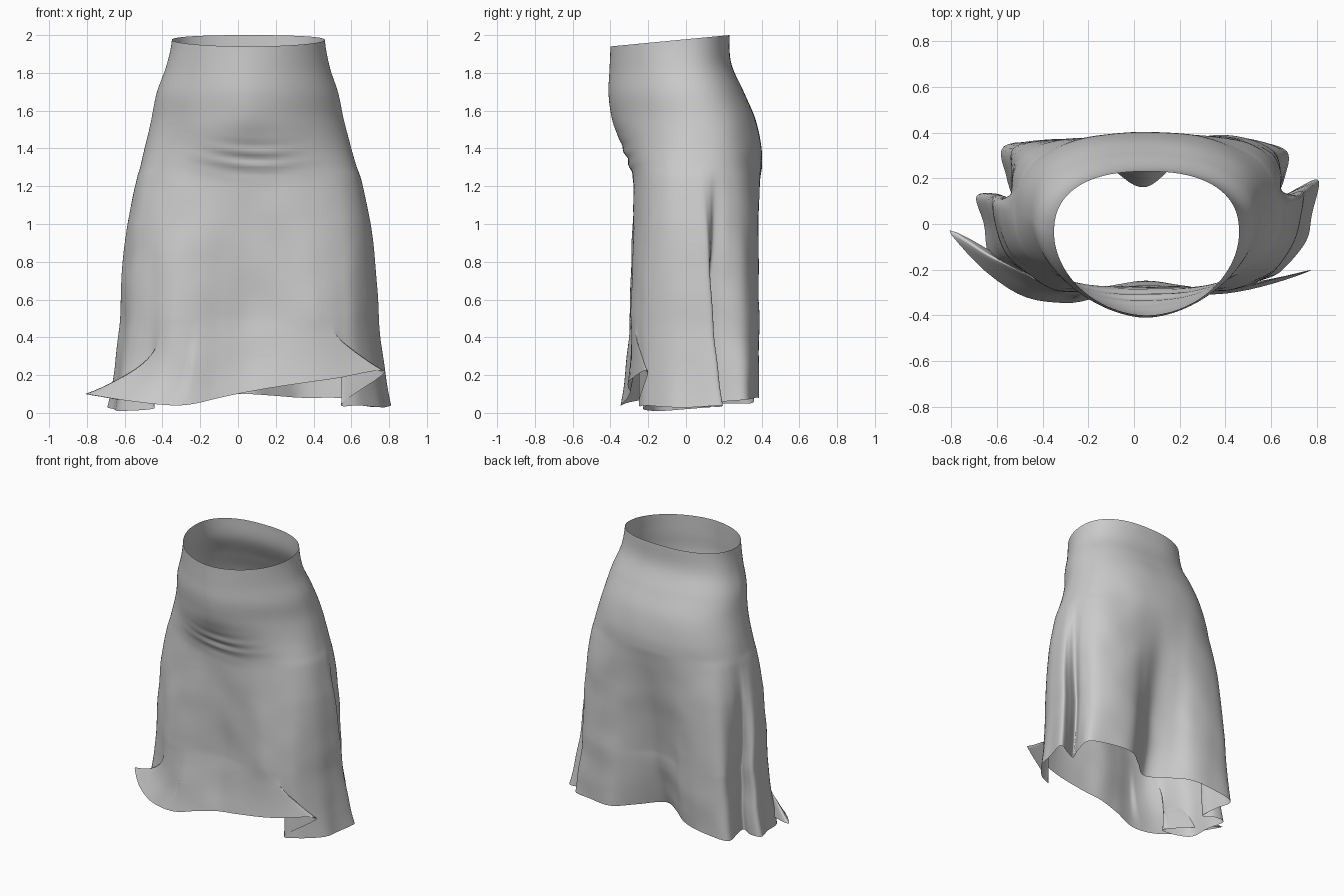
import bpy, bmesh, math
from mathutils import Vector, noise

if "Cube" in bpy.data.objects:
    bpy.data.objects.remove(bpy.data.objects["Cube"])

# Body profile: z, left x, right x, front y, back y, widest y, squareness front / back
PROFILE = [
    (2.00, -.35, .46, -.40, .23, -.04, 1.9, 2.4),
    (1.85, -.38, .485, -.405, .24, -.03, 1.8, 2.4),
    (1.70, -.43, .53, -.41, .305, 0, 1.75, 2.4),
    (1.55, -.46, .56, -.39, .37, .03, 1.75, 2.4),
    (1.40, -.495, .60, -.335, .40, .05, 2.0, 2.4),
    (1.25, -.53, .645, -.285, .40, .05, 2.4, 2.5),
    (1.00, -.565, .68, -.28, .40, .05, 2.6, 2.7),
    (0.50, -.60, .72, -.28, .385, .05, 2.8, 2.8)]

# Cross-section of the hanging folds at knee height, from front centre round by +x
FOLDS = [
    (.05, -.25), (.2, -.27), (.38, -.29), (.46, -.28), (.54, -.25), (.62, -.2),
    (.70, -.08), (.73, .03), (.745, .14), (.68, .13), (.60, .11), (.64, .2),
    (.62, .31), (.5, .37), (.33, .385), (.2, .33), (.06, .26), (-.1, .30),
    (-.22, .36), (-.38, .37), (-.53, .33), (-.53, .2), (-.51, .09), (-.57, .12),
    (-.625, .11), (-.61, 0), (-.56, -.14), (-.45, -.23), (-.4, -.27),
    (-.33, -.3), (-.22, -.3), (-.09, -.27)]

# Hem line, point for point with the folds; the front panel is blown out sideways
HEM = [
    (.05, -.29, .11), (.22, -.31, .14), (.5, -.29, .18), (.78, -.2, .22),
    (.55, -.25, .05), (.64, -.21, .04), (.75, -.08, .03), (.78, .04, .03),
    (.81, .19, .04), (.72, .16, .03), (.63, .11, .05), (.66, .2, .06),
    (.67, .32, .07), (.52, .37, .08), (.34, .38, .08), (.2, .28, .09),
    (.05, .16, .1), (-.09, .23, .1), (-.22, .33, .09), (-.38, .36, .07),
    (-.57, .34, .05), (-.56, .2, .05), (-.53, .09, .03), (-.61, .13, .03),
    (-.69, .12, .03), (-.66, 0, .02), (-.62, -.16, .01), (-.44, -.22, .03),
    (-.81, -.03, .1), (-.55, -.28, .06), (-.3, -.345, .04), (-.1, -.31, .08)]

SUB = 6
KNEE, HIP = .5, 1.3
COUNT = len(FOLDS)


def catmull(a, b, c, d, t):
    return .5 * (2 * b + (c - a) * t + (2 * a - 5 * b + 4 * c - d) * t * t
                 + (3 * b - a - 3 * c + d) * t ** 3)


def smooth_loop(points):
    """Closed spline through the points."""
    p = [Vector(q) for q in points]
    n = len(p)
    return [catmull(p[i - 1], p[i], p[(i + 1) % n], p[(i + 2) % n], k / SUB)
            for i in range(n) for k in range(SUB)]


def profile_at(z):
    rows = [Vector(r) for r in PROFILE]
    for i in range(len(rows) - 1):
        if z >= rows[i + 1][0] - 1e-6:
            t = (rows[i][0] - z) / (rows[i][0] - rows[i + 1][0])
            return catmull(rows[max(i - 1, 0)], rows[i], rows[i + 1],
                           rows[min(i + 2, len(rows) - 1)], t)
    return rows[-1]


def body_point(z, angle):
    _, xl, xr, yf, yb, yc, nf, nb = profile_at(z)
    s, c = math.sin(angle), -math.cos(angle)
    n, ry = (nf, yc - yf) if c < 0 else (nb, yb - yc)
    r = (abs(2 * s / (xr - xl)) ** n + abs(c / ry) ** n) ** (-1 / n)
    return Vector(((xl + xr) / 2 + r * s, yc + r * c, z))


# Angle of each column on the smooth body
angles = sorted(math.atan2(x - .05, -(y - .05)) % math.tau for x, y in FOLDS)
for _ in range(3):
    angles = [angles[0]] + [(angles[i - 1] + 2 * angles[i]
              + (angles[i + 1] if i + 1 < COUNT else math.tau)) / 4
              for i in range(1, COUNT)]
angles.append(math.tau)
columns = [angles[i] + (angles[i + 1] - angles[i]) * k / SUB
           for i in range(COUNT) for k in range(SUB)]
fold_ring = smooth_loop([(x, y, KNEE) for x, y in FOLDS])
hem_ring = smooth_loop(HEM)


def crease(p):
    """Smile-shaped puckers under the belly."""
    if p.y > -.1:
        return 0
    w = math.exp(-((p.x - .07) / .19) ** 2 - ((p.z - 1.34) / .08) ** 2)
    return .007 * w * math.sin((p.z - .4 * (p.x - .07) ** 2 + .05 * p.x) * 85)


rings = []
# Hip and waist, with the waistline dipping to the front
for j in range(44):
    z = 2 - (2 - HIP) * j / 44
    ring = []
    for a in columns:
        p = body_point(z, a)
        p.y += crease(p)
        p.z -= .06 * max(0, (z - 1.6) / .4) * min(1, max(0, (.23 - p.y) / .63))
        ring.append(p)
    rings.append(ring)
# Hanging folds growing out of the hip
for j in range(36):
    z = HIP - (HIP - KNEE) * j / 36
    t = (j / 36) ** 1.1
    ring = []
    for a, f in zip(columns, fold_ring):
        p = body_point(z, a).lerp(Vector((f.x, f.y, z)), t)
        p.y += crease(p)
        ring.append(p)
    rings.append(ring)
# Flaring hem, curling out late on the left flap
for j in range(25):
    t = j / 24
    ring = []
    for i, (f, h) in enumerate(zip(fold_ring, hem_ring)):
        w = t ** (2.6 if i > 27 * SUB and i < 30 * SUB else 1.5)
        ring.append(Vector((f.x + (h.x - f.x) * w, f.y + (h.y - f.y) * w,
                            f.z + (h.z - f.z) * t)))
    rings.append(ring)

# Skirt cloth: single open sheet through all rings
bm = bmesh.new()
grid = []
for ring in rings:
    row = []
    for p in ring:
        d = .006 * noise.noise(p * 5) * min(1, max(0, 2 - p.z))
        row.append(bm.verts.new((p.x + d, p.y + d, max(p.z, 0))))
    grid.append(row)
n = len(columns)
for top, low in zip(grid, grid[1:]):
    for i in range(n):
        k = (i + 1) % n
        bm.faces.new((top[i], low[i], low[k], top[k]))
mesh = bpy.data.meshes.new("skirt")
bm.to_mesh(mesh)
bm.free()
skirt = bpy.data.objects.new("skirt", mesh)
bpy.context.collection.objects.link(skirt)
for f in mesh.polygons:
    f.use_smooth = True
